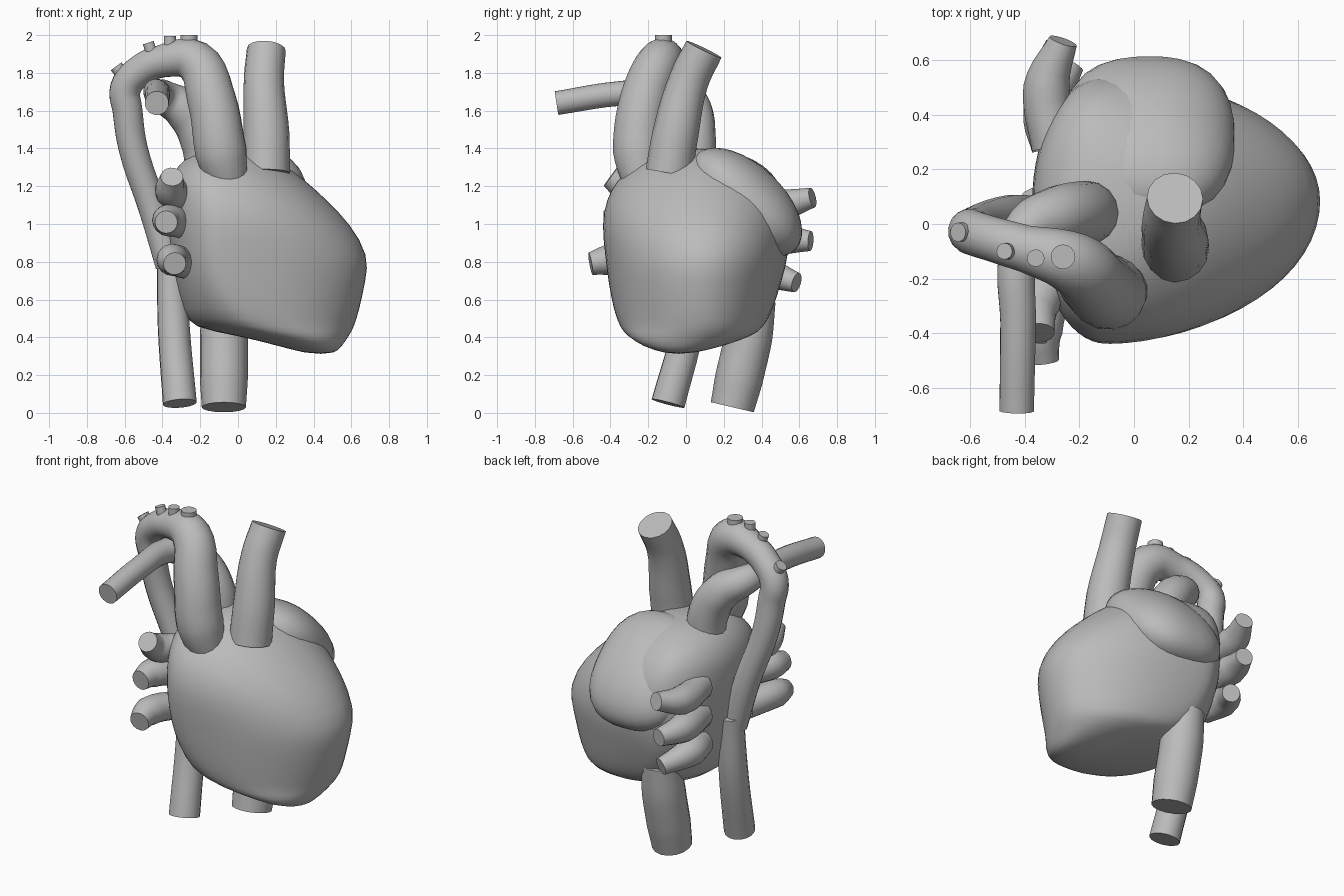
import bpy, bmesh, math
from mathutils import Matrix

if "Cube" in bpy.data.objects:
    bpy.data.objects.remove(bpy.data.objects["Cube"])

grey = bpy.data.materials.new("plain_grey")
grey.diffuse_color = (0.5, 0.5, 0.5, 1)
grey.use_nodes = True
grey.node_tree.nodes["Principled BSDF"].inputs["Base Color"].default_value = grey.diffuse_color


def finish(ob, angle=40):
    ob.data.materials.clear()
    ob.data.materials.append(grey)
    bpy.ops.object.select_all(action='DESELECT')
    ob.select_set(True)
    bpy.context.view_layer.objects.active = ob
    bpy.ops.object.shade_smooth_by_angle(angle=math.radians(angle))


def tube(name, pts):
    """Capped vessel through (x, y, z, radius) points."""
    cu = bpy.data.curves.new(name, 'CURVE')
    cu.dimensions = '3D'
    cu.bevel_depth = 1
    cu.bevel_resolution = 6
    cu.use_fill_caps = True
    cu.resolution_u = 5
    sp = cu.splines.new('BEZIER')
    sp.bezier_points.add(len(pts) - 1)
    for b, (x, y, z, r) in zip(sp.bezier_points, pts):
        b.co = (x, y, z)
        b.radius = r
        b.handle_left_type = b.handle_right_type = 'AUTO'
    ob = bpy.data.objects.new(name, cu)
    bpy.context.collection.objects.link(ob)
    bpy.ops.object.select_all(action='DESELECT')
    ob.select_set(True)
    bpy.context.view_layer.objects.active = ob
    bpy.ops.object.convert(target='MESH')
    finish(bpy.context.object)


# Main body: stacked sections (z, left, right, front, back, centre x, centre y)
levels = [
    (.312, .37, .51, -.10, .02, .44, -.04),
    (.35, .23, .55, -.23, .19, .40, .00),
    (.41, .00, .59, -.315, .36, .25, .05),
    (.45, -.25, .615, -.35, .41, .10, .08),
    (.54, -.295, .645, -.385, .46, .00, .08),
    (.70, -.335, .68, -.415, .51, -.08, .08),
    (.83, -.36, .70, -.43, .545, -.10, .09),
    (1.0, -.375, .60, -.45, .55, -.10, .09),
    (1.13, -.375, .47, -.425, .54, -.11, .08),
    (1.23, -.365, .36, -.37, .49, -.13, .08),
    (1.31, -.32, .25, -.28, .42, -.14, .06),
    (1.37, -.25, .14, -.18, .30, -.10, .06),
    (1.40, -.14, .06, -.02, .17, -.05, .07),
]
N = 32
bm = bmesh.new()
rings = []
for z, xl, xr, yf, yb, cx, cy in levels:
    ring = []
    for i in range(N):
        a = 2 * math.pi * i / N
        c, s = math.cos(a), math.sin(a)
        rx = xr - cx if c > 0 else cx - xl
        ry = yb - cy if s > 0 else cy - yf
        ring.append(bm.verts.new((cx + rx * c, cy + ry * s, z)))
    rings.append(ring)
for lo, hi in zip(rings, rings[1:]):
    for i in range(N):
        j = (i + 1) % N
        bm.faces.new((lo[i], lo[j], hi[j], hi[i]))
bm.faces.new(rings[0][::-1])
bm.faces.new(rings[-1])
me = bpy.data.meshes.new("main_body")
bm.to_mesh(me)
bm.free()
body = bpy.data.objects.new("main_body", me)
bpy.context.collection.objects.link(body)
finish(body, 80)
body.modifiers.new("smooth", 'SUBSURF').levels = 1

# Rear upper chamber: tilted, flattened lobe with a slightly squared outline
bm = bmesh.new()
bmesh.ops.create_uvsphere(bm, u_segments=32, v_segments=18, radius=1)
for v in bm.verts:
    r = math.hypot(v.co.x, v.co.y)
    if r > 1e-4:
        c, s = abs(v.co.x / r), abs(v.co.y / r)
        k = (c ** 2.5 + s ** 2.5) ** (-1 / 2.5)
        v.co.x *= k
        v.co.y *= k
    v.co.x -= .12 * v.co.y * (v.co.x < 0) * abs(v.co.x)
bm.transform(Matrix.Translation((.06, .315, 1.115))
             @ Matrix.Rotation(math.radians(-43), 4, 'X')
             @ Matrix.Diagonal((.31, .365, .2, 1)))
me = bpy.data.meshes.new("rear_chamber")
bm.to_mesh(me)
bm.free()
lobe = bpy.data.objects.new("rear_chamber", me)
bpy.context.collection.objects.link(lobe)
finish(lobe, 80)

# Arched vessel and its lower continuation
tube("arch_vessel", [
    (-.04, -.22, 1.18, .10), (-.09, -.25, 1.38, .138), (-.14, -.22, 1.66, .13),
    (-.23, -.14, 1.86, .115), (-.40, -.09, 1.862, .087), (-.52, -.055, 1.81, .083),
    (-.595, -.03, 1.72, .083), (-.585, -.02, 1.60, .08), (-.555, .00, 1.40, .078),
    (-.45, .03, 1.08, .077), (-.365, .03, .78, .073)])
tube("lower_arch_vessel", [
    (-.355, .06, .85, .075), (-.34, .01, .45, .085), (-.308, -.095, .05, .09)])

# Small stubs on the arch
for i, (x, y, z, dx, dz, r) in enumerate([
        (-.59, -.03, 1.76, -.055, .075, .035), (-.45, -.10, 1.88, -.025, .08, .03),
        (-.36, -.125, 1.90, 0, .095, .032), (-.26, -.12, 1.90, 0, .10, .045)]):
    tube(f"arch_stub_{i + 1}", [(x, y, z, r), (x + dx, y, z + dz, r)])

# Upright vessel
tube("upper_vessel", [
    (.15, -.09, 1.27, .125), (.15, -.055, 1.48, .122),
    (.137, .015, 1.76, .106), (.15, .095, 1.925, .103)])

# Trunk bending into a forward branch
tube("trunk_vessel", [
    (-.16, .04, 1.25, .115), (-.19, .04, 1.45, .118), (-.28, .03, 1.60, .11),
    (-.385, -.015, 1.67, .09), (-.425, -.12, 1.695, .072), (-.425, -.36, 1.69, .066),
    (-.43, -.685, 1.64, .064)])

# Bottom vessel
tube("bottom_vessel", [
    (-.075, .36, .60, .115), (-.075, .33, .40, .127),
    (-.075, .28, .18, .127), (-.075, .245, .03, .117)])

# Side veins, front and back: base, swelling, tip
for i, (z, tx, ty, tz) in enumerate([(1.15, -.35, -.40, 1.25),
                                     (1.00, -.38, -.43, 1.01),
                                     (.79, -.335, -.505, .79)]):
    tube(f"front_vein_{i + 1}", [
        (-.28, -.18, z, .08), ((tx - .36) / 2, ty + .11, z + .02, .085), (tx, ty, tz, .06)])
for i, (z, tx, ty, tz) in enumerate([(1.10, -.26, .67, 1.14),
                                     (.92, -.27, .66, .91),
                                     (.74, -.235, .585, .69)]):
    tube(f"back_vein_{i + 1}", [
        (-.29, .28, z, .085), (-.32, ty - .17, z, .086), (tx, ty, tz, .053)])
